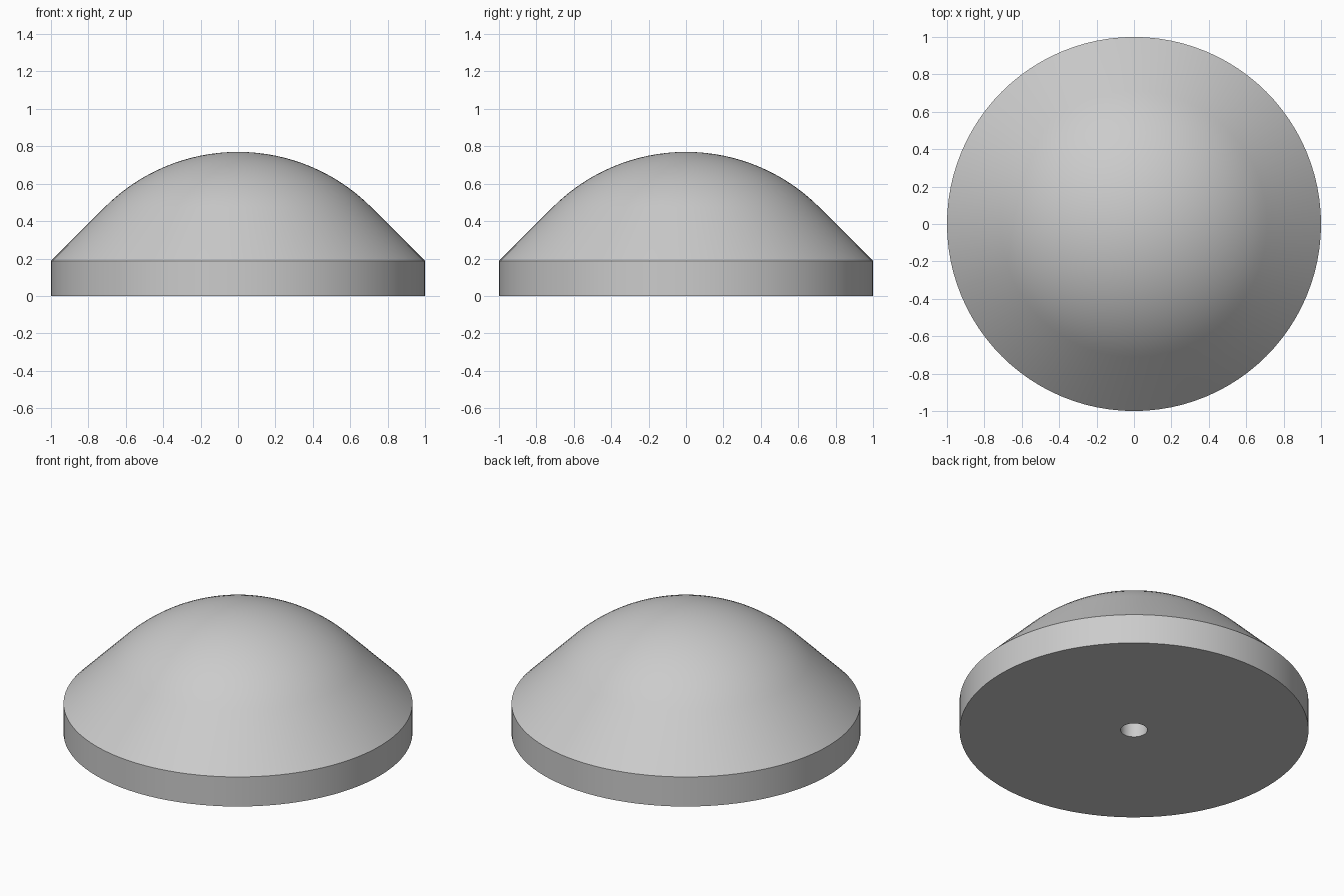
import bpy
import bmesh
from math import cos, sin, pi, sqrt
from mathutils import Vector

if "Cube" in bpy.data.objects:
    bpy.data.objects.remove(bpy.data.objects["Cube"], do_unlink=True)

SEGMENTS = 96
RIM_RADIUS, RIM_HEIGHT, TOP = 1.0, 0.187, 0.77
HOLE_RADIUS, HOLE_DEPTH = 0.077, 0.38

grey = bpy.data.materials.new("light_grey")
grey.use_nodes = True
grey.diffuse_color = (0.6, 0.6, 0.6, 1)
grey.node_tree.nodes["Principled BSDF"].inputs["Base Color"].default_value = grey.diffuse_color

# Spherical crown that runs tangentially into a 45 degree cone
crown_radius = (RIM_RADIUS + RIM_HEIGHT - TOP) / (sqrt(2) - 1)
crown_centre = TOP - crown_radius

# Half profile: blind hole, flat underside, rim, cone, crown
profile = [(0, HOLE_DEPTH), (HOLE_RADIUS, HOLE_DEPTH), (HOLE_RADIUS, 0),
           (RIM_RADIUS, 0), (RIM_RADIUS, RIM_HEIGHT)]
STEPS = 16
for i in range(STEPS + 1):
    a = pi / 4 * (1 - i / STEPS)
    profile.append((crown_radius * sin(a), crown_centre + crown_radius * cos(a)))

# Lathe the profile around the vertical axis
bm = bmesh.new()
verts = [bm.verts.new((r, 0, z)) for r, z in profile]
edges = [bm.edges.new(pair) for pair in zip(verts, verts[1:])]
bmesh.ops.spin(bm, geom=verts + edges, cent=Vector(), axis=Vector((0, 0, 1)),
               angle=2 * pi, steps=SEGMENTS, use_merge=False)
bmesh.ops.remove_doubles(bm, verts=bm.verts[:], dist=0.0001)
bmesh.ops.recalc_face_normals(bm, faces=bm.faces[:])
mesh = bpy.data.meshes.new("domed_foot")
bm.to_mesh(mesh)
bm.free()
mesh.materials.append(grey)

domed_foot = bpy.data.objects.new("domed_foot", mesh)
bpy.context.collection.objects.link(domed_foot)
bpy.ops.object.select_all(action="DESELECT")
domed_foot.select_set(True)
bpy.context.view_layer.objects.active = domed_foot
bpy.ops.object.shade_smooth_by_angle(angle=pi / 6)
